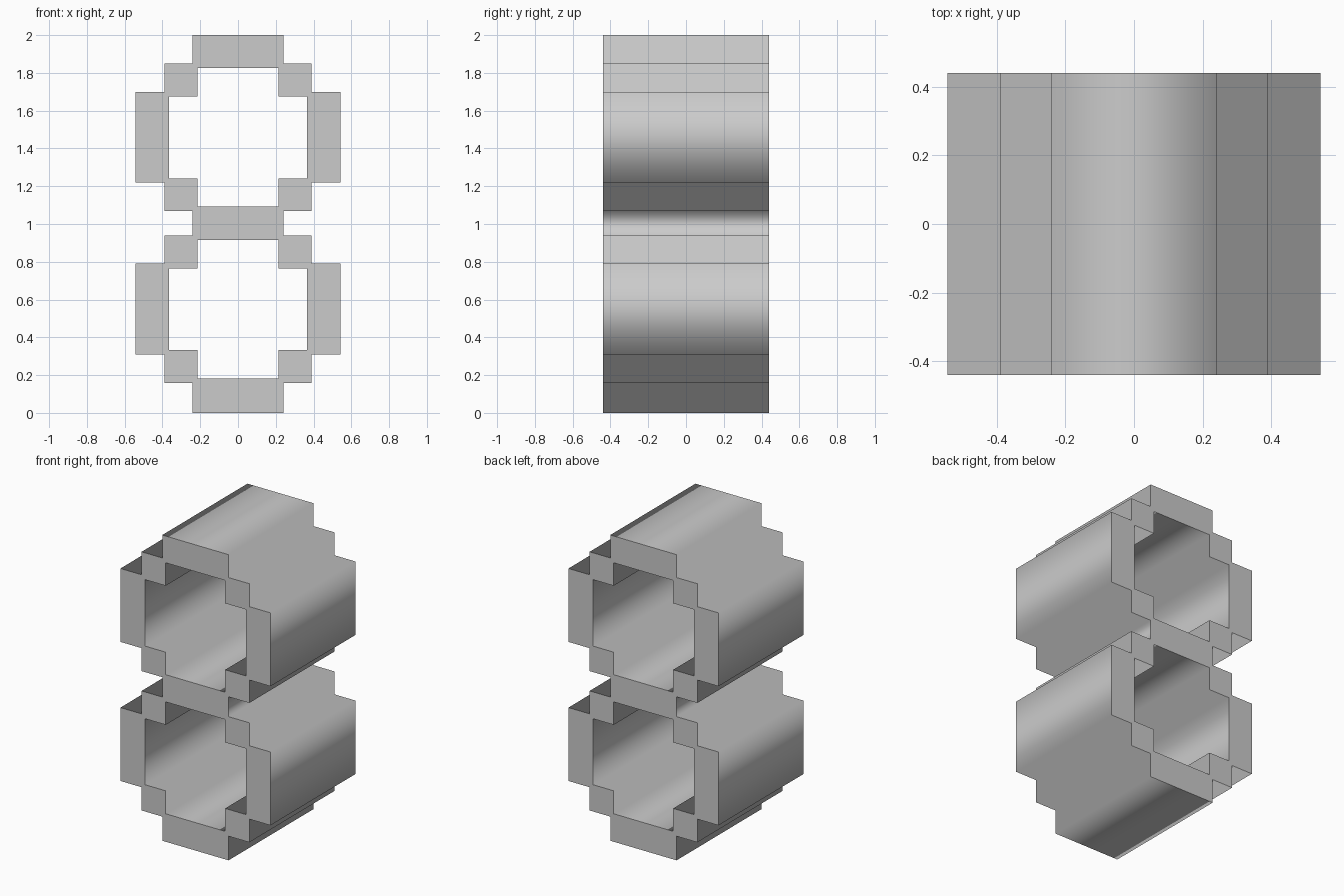
import bpy
import bmesh
from mathutils import Vector

HALF_DEPTH = 0.44

default = bpy.data.objects.get("Cube")
if default:
    bpy.data.objects.remove(default, do_unlink=True)

grey = bpy.data.materials.new("plain_grey")
grey.use_nodes = True
colour = (0.6, 0.6, 0.6, 1.0)
grey.diffuse_color = colour
grey.node_tree.nodes["Principled BSDF"].inputs["Base Color"].default_value = colour


def stair(xs, zs):
    """Right-hand staircase: each x runs from one height down to the next."""
    points = []
    for x, top, bottom in zip(xs, zs, zs[1:]):
        points += [(x, top), (x, bottom)]
    return points


def add_loop(bm, right_side):
    """Close a right-hand outline with its mirror image, as a ring of edges."""
    outline = right_side + [(-x, z) for x, z in reversed(right_side)]
    verts = [bm.verts.new((x, -HALF_DEPTH, z)) for x, z in outline]
    return [bm.edges.new((a, b)) for a, b in zip(verts, verts[1:] + verts[:1])]


# Stepped outline of both rings, and the two openings
outer = stair((0.24, 0.39, 0.543, 0.39, 0.24, 0.39, 0.543, 0.39, 0.24),
              (2.0, 1.85, 1.70, 1.22, 1.07, 0.94, 0.79, 0.31, 0.158, 0.0))
hole_x = (0.215, 0.365, 0.215)
upper_hole = stair(hole_x, (1.825, 1.675, 1.24, 1.093))
lower_hole = stair(hole_x, (0.915, 0.765, 0.333, 0.183))

# Front face with two holes, extruded to the back
bm = bmesh.new()
edges = [e for side in (outer, upper_hole, lower_hole) for e in add_loop(bm, side)]
bmesh.ops.triangle_fill(bm, edges=edges, use_beauty=True, normal=Vector((0, -1, 0)))
back = bmesh.ops.extrude_face_region(bm, geom=bm.faces[:], use_keep_orig=True)
back_verts = [g for g in back["geom"] if isinstance(g, bmesh.types.BMVert)]
bmesh.ops.translate(bm, verts=back_verts, vec=(0, 2 * HALF_DEPTH, 0))
bmesh.ops.recalc_face_normals(bm, faces=bm.faces[:])

# Walls shade smoothly around the steps, end caps stay flat with sharp rims
for face in bm.faces:
    face.smooth = abs(face.normal.y) < 0.5
for edge in bm.edges:
    edge.smooth = len({f.smooth for f in edge.link_faces}) == 1

mesh = bpy.data.meshes.new("figure_eight_tube")
bm.to_mesh(mesh)
bm.free()
mesh.materials.append(grey)
tube = bpy.data.objects.new("figure_eight_tube", mesh)
bpy.context.collection.objects.link(tube)
